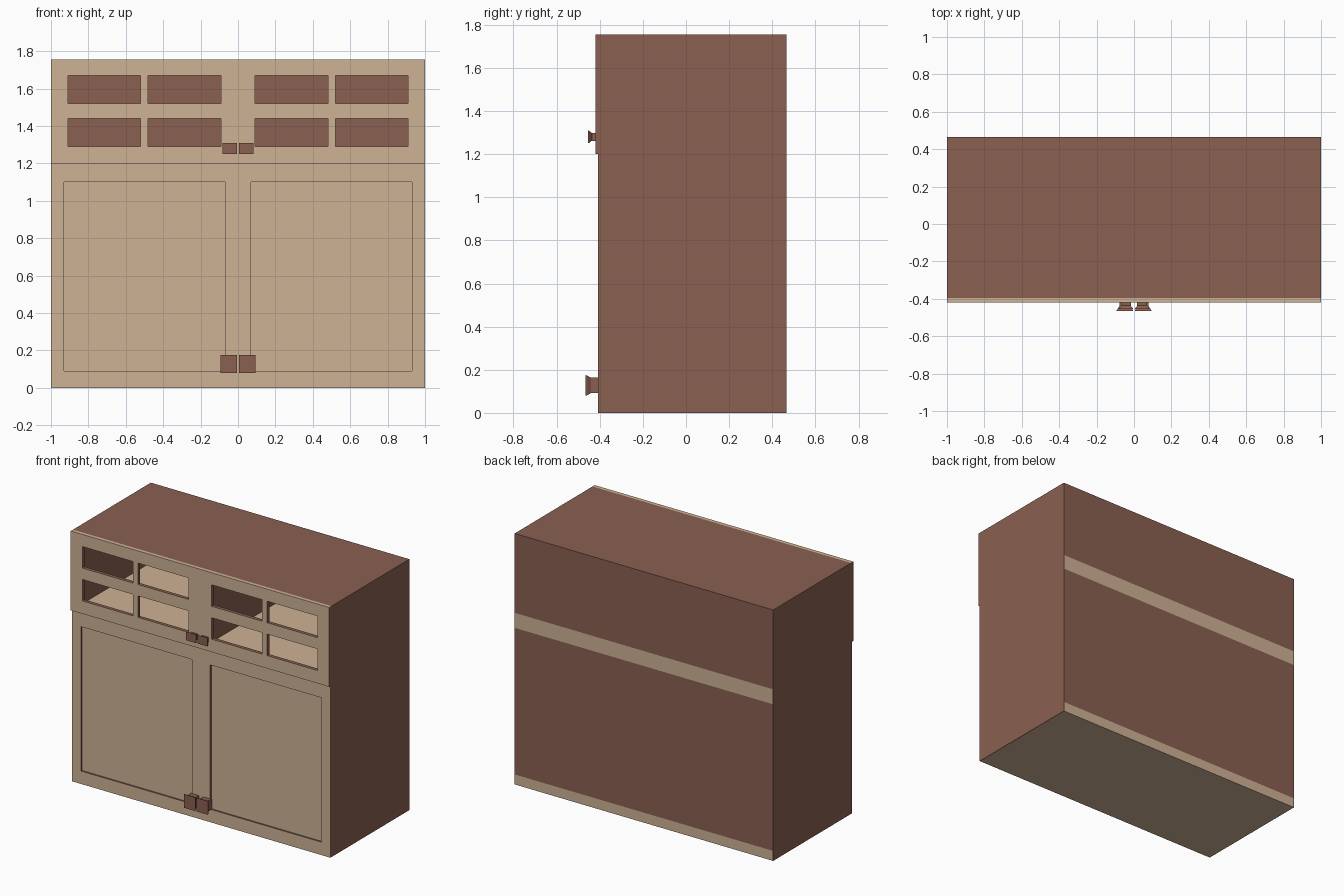
import bpy, bmesh
from mathutils import Vector

if "Cube" in bpy.data.objects:
    bpy.data.objects.remove(bpy.data.objects["Cube"])


def material(name, rgb):
    lin = [((c / 255 + 0.055) / 1.055) ** 2.4 for c in rgb]
    m = bpy.data.materials.new(name)
    m.diffuse_color = (*lin, 1)
    m.use_nodes = True
    m.node_tree.nodes["Principled BSDF"].inputs["Base Color"].default_value = m.diffuse_color
    return m


BROWN = material("brown wood", (138, 96, 81))
TAN = material("tan wood", (207, 178, 149))
H, BACK, FRAME, T = 1.755, 0.465, -0.395, 0.004   # height, back, rear of front frames, sheet thickness


def finish(name, bm, mats):
    """Turn a right-half mesh into an object mirrored across x = 0."""
    bmesh.ops.recalc_face_normals(bm, faces=bm.faces)
    me = bpy.data.meshes.new(name)
    bm.to_mesh(me)
    bm.free()
    for m in mats:
        me.materials.append(m)
    ob = bpy.data.objects.new(name, me)
    bpy.context.collection.objects.link(ob)
    mod = ob.modifiers.new("mirror", 'MIRROR')
    mod.use_mirror_merge = False
    return ob


def box(name, lo, hi, mat):
    bm = bmesh.new()
    bmesh.ops.create_cube(bm, size=1)
    lo, hi = Vector(lo), Vector(hi)
    for v in bm.verts:
        v.co = [lo[i] + (v.co[i] + 0.5) * (hi[i] - lo[i]) for i in range(3)]
    return finish(name, bm, [mat])


def frame(name, xs, zs, y):
    """Front frame on a grid of cuts; odd columns and rows cross in openings."""
    bm = bmesh.new()
    vs = [[bm.verts.new((x, y, z)) for z in zs] for x in xs]
    for i in range(len(xs) - 1):
        for j in range(len(zs) - 1):
            if not (i % 2 and j % 2):
                bm.faces.new((vs[i][j], vs[i + 1][j], vs[i + 1][j + 1], vs[i][j + 1]))
    ext = bmesh.ops.extrude_face_region(bm, geom=bm.faces[:], use_keep_orig=True)
    for e in ext["geom"]:
        if isinstance(e, bmesh.types.BMVert):
            e.co.y = FRAME
    bmesh.ops.recalc_face_normals(bm, faces=bm.faces)
    # tan faces and outer top/bottom, brown side edges and reveals
    for f in bm.faces:
        z = f.calc_center_median().z
        outer = abs(z - zs[0]) < 1e-4 or abs(z - zs[-1]) < 1e-4
        f.material_index = 1 if abs(f.normal.y) > 0.5 or outer else 0
    return finish(name, bm, [BROWN, TAN])


def knob(name, x0, x1, z0, z1, y_base, y_flare, y_front):
    """Square pull: straight stem, then flaring to a wide front face."""
    bm = bmesh.new()
    rings = []
    for y, s in ((y_base, 0.012), (y_flare, 0.012), (y_front + 0.006, 0.002), (y_front, 0)):
        rings.append([bm.verts.new(p) for p in (
            (x0 + s, y, z0 + s), (x1 - s * 1.3, y, z0 + s),
            (x1 - s * 1.3, y, z1 - s), (x0 + s, y, z1 - s))])
    for a, b in zip(rings, rings[1:]):
        for k in range(4):
            n = (k + 1) % 4
            bm.faces.new((a[k], a[n], b[n], b[k]))
    bm.faces.new(rings[0])
    bm.faces.new(rings[-1])
    return finish(name, bm, [BROWN])


# carcass: sides, partition, top, back sheets
box("side_panel", (1 - T, FRAME, 0), (1, BACK, H), BROWN)
box("partition", (0, FRAME, 0.07), (T, BACK - T, H - T), BROWN)
box("top_panel", (0, FRAME, H - T), (1 - T, BACK, H), BROWN)
box("lower_back", (0, BACK - T, 0.07), (1 - T, BACK, 1.095), BROWN)
box("upper_back", (0, BACK - T, 1.2), (1 - T, BACK, H - T), BROWN)

# thick shelves showing as bands on the back
box("base_slab", (0, FRAME, 0), (1 - T, BACK, 0.07), TAN)
box("middle_shelf", (0, FRAME, 1.095), (1 - T, BACK, 1.2), TAN)

# lower doors with a recessed panel, upper doors with four open panes
frame("lower_door_frame", (0, 0.07, 0.93, 1), (0, 0.09, 1.10, 1.2), -0.407)
box("lower_door_panel", (0.06, FRAME, 0.08), (0.94, FRAME + 0.006, 1.11), TAN)
frame("upper_door_frame", (0, 0.09, 0.48, 0.52, 0.91, 1),
      (1.2, 1.29, 1.44, 1.52, 1.67, H), -0.42)

# door pulls
knob("lower_knob", 0.005, 0.094, 0.08, 0.175, -0.40, -0.44, -0.465)
knob("upper_knob", 0.005, 0.083, 1.25, 1.31, -0.415, -0.437, -0.455)
